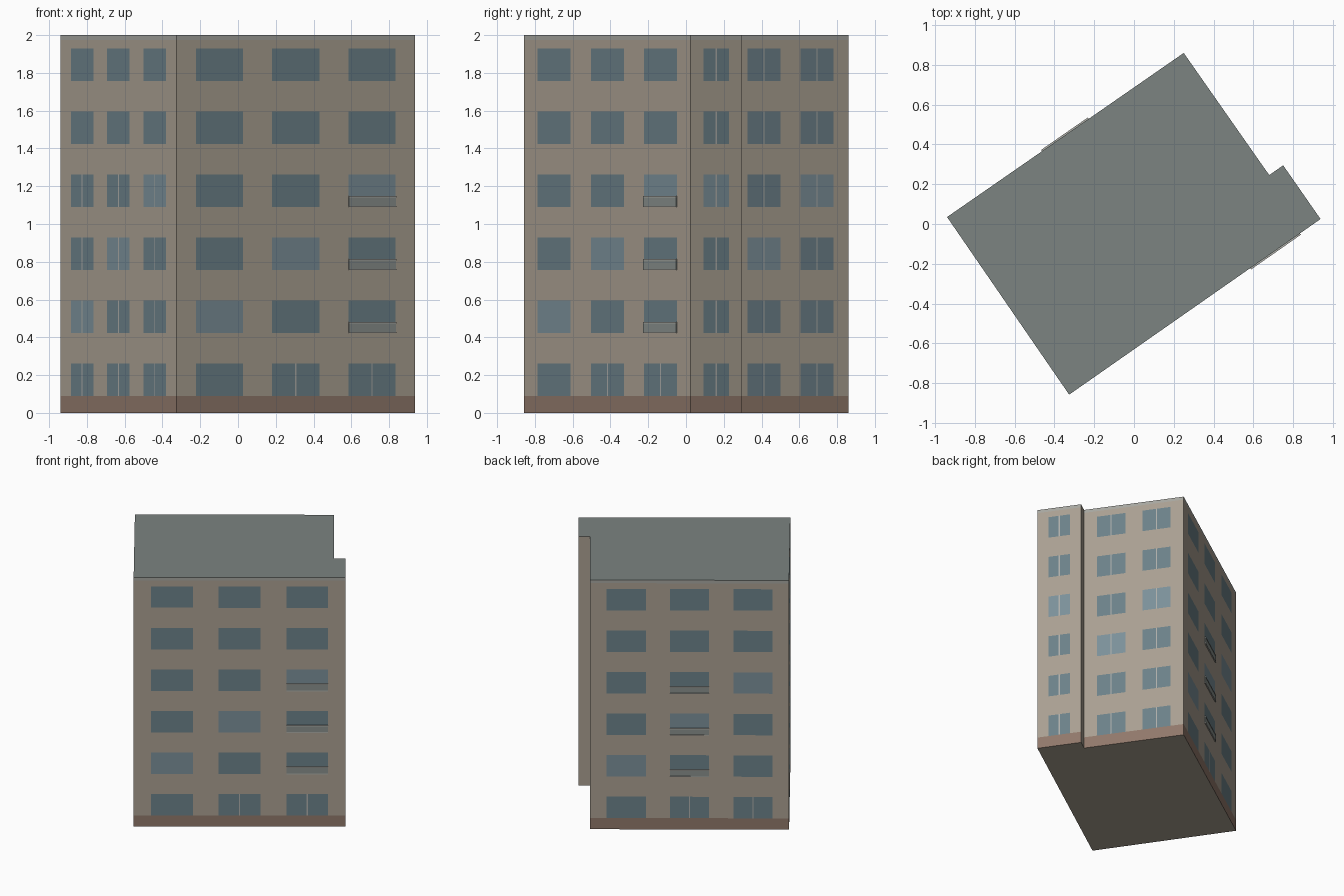
import bpy, bmesh
from mathutils import Vector

if "Cube" in bpy.data.objects:
    bpy.data.objects.remove(bpy.data.objects["Cube"])

H = 2.0
ROWS = [(0.09 + 0.3333 * i, 0.262 + 0.3333 * i) for i in range(6)]
PLINTH, CORNICE = 0.09, 1.975
FOOT = [Vector((x, y, 0)) for x, y in
        [(-0.94, 0.035), (-0.326, -0.858), (0.938, 0.025),
         (0.75, 0.295), (0.68, 0.246), (0.25, 0.86)]]

COLOURS = {
    "wall": (0.40, 0.35, 0.285), "plinth": (0.28, 0.19, 0.145),
    "cornice": (0.38, 0.38, 0.35), "roof": (0.20, 0.23, 0.22),
    "window": (0.15, 0.22, 0.25), "bright_window": (0.20, 0.28, 0.32),
    "mullion": (0.42, 0.42, 0.40), "balcony": (0.25, 0.28, 0.265),
    "balcony_rail": (0.42, 0.42, 0.39)}
parts = {name: bmesh.new() for name in COLOURS}


def face(part, pts):
    bm = parts[part]
    bm.faces.new([bm.verts.new(p) for p in pts])


def box(part, at, s0, s1, z0, z1, depth):
    # thin box standing proud of a wall, open at the back
    a, b = [[at(s, z, 0) for s, z in ((s0, z0), (s1, z0), (s1, z1), (s0, z1))],
            [at(s, z, depth) for s, z in ((s0, z0), (s1, z0), (s1, z1), (s0, z1))]]
    face(part, b)
    for i in range(4):
        j = (i + 1) % 4
        face(part, [a[i], a[j], b[j], b[i]])


def wall(p, q, cols, split, shift, balcony_col=None, bands=True):
    """Flush wall grid; split(row, col) = double window, shift = bright diagonal."""
    length = (q - p).length
    d = (q - p) / length
    n = Vector((d.y, -d.x, 0))
    at = lambda s, z, out=0: p + d * s + n * out + Vector((0, 0, z))
    if not bands:
        face("wall", [at(0, 0), at(length, 0), at(length, H), at(0, H)])
        return
    # horizontal strips below, between and above the window rows
    face("plinth", [at(0, 0), at(length, 0), at(length, PLINTH), at(0, PLINTH)])
    face("cornice", [at(0, CORNICE), at(length, CORNICE), at(length, H), at(0, H)])
    tops = [r[1] for r in ROWS]
    for z0, z1 in zip(tops, [r[0] for r in ROWS[1:]] + [CORNICE]):
        face("wall", [at(0, z0), at(length, z0), at(length, z1), at(0, z1)])
    pitch = (length - 0.066) / cols
    w = 0.62 * pitch
    for r, (z0, z1) in enumerate(ROWS):
        last = 0
        for c in range(cols):
            mid = 0.033 + pitch * (c + 0.5)
            s0, s1 = mid - w / 2, mid + w / 2
            glass = "bright_window" if r - shift == c else "window"
            cells = [("wall", last, s0)]
            if split(r, c):
                cells += [(glass, s0, mid - 0.004), ("mullion", mid - 0.004, mid + 0.004),
                          (glass, mid + 0.004, s1)]
            else:
                cells.append((glass, s0, s1))
            if c == cols - 1:
                cells.append(("wall", s1, length))
            for part, a, b in cells:
                face(part, [at(a, z0), at(b, z0), at(b, z1), at(a, z1)])
            last = s1
            # shallow balcony front with top and bottom rails
            if c == balcony_col and 1 <= r <= 3:
                box("balcony", at, s0, s1, z0 + 0.006, z0 + 0.05, 0.006)
                box("balcony_rail", at, s0, s1, z0, z0 + 0.006, 0.008)
                box("balcony_rail", at, s0, s1, z0 + 0.05, z0 + 0.058, 0.008)


A, B, C, D, E, F = FOOT
ground_pairs = lambda r, c: r == 0 and c > 0
wall(A, B, 3, lambda r, c: r < 4, 1)
wall(B, C, 3, ground_pairs, 1, balcony_col=2)
wall(C, D, 1, lambda r, c: True, 3)
wall(D, E, 0, None, 0, bands=False)
wall(E, F, 2, lambda r, c: True, 2)
wall(F, A, 3, ground_pairs, 1, balcony_col=1)

# flat roof and underside
face("roof", [p + Vector((0, 0, H)) for p in FOOT])
face("wall", FOOT[::-1])

for name, bm in parts.items():
    bmesh.ops.remove_doubles(bm, verts=bm.verts, dist=1e-5)
    me = bpy.data.meshes.new(name)
    bm.to_mesh(me)
    bm.free()
    mat = bpy.data.materials.new(name)
    mat.diffuse_color = (*COLOURS[name], 1)
    mat.use_nodes = True
    mat.node_tree.nodes["Principled BSDF"].inputs["Base Color"].default_value = mat.diffuse_color
    me.materials.append(mat)
    bpy.context.collection.objects.link(bpy.data.objects.new(name, me))
